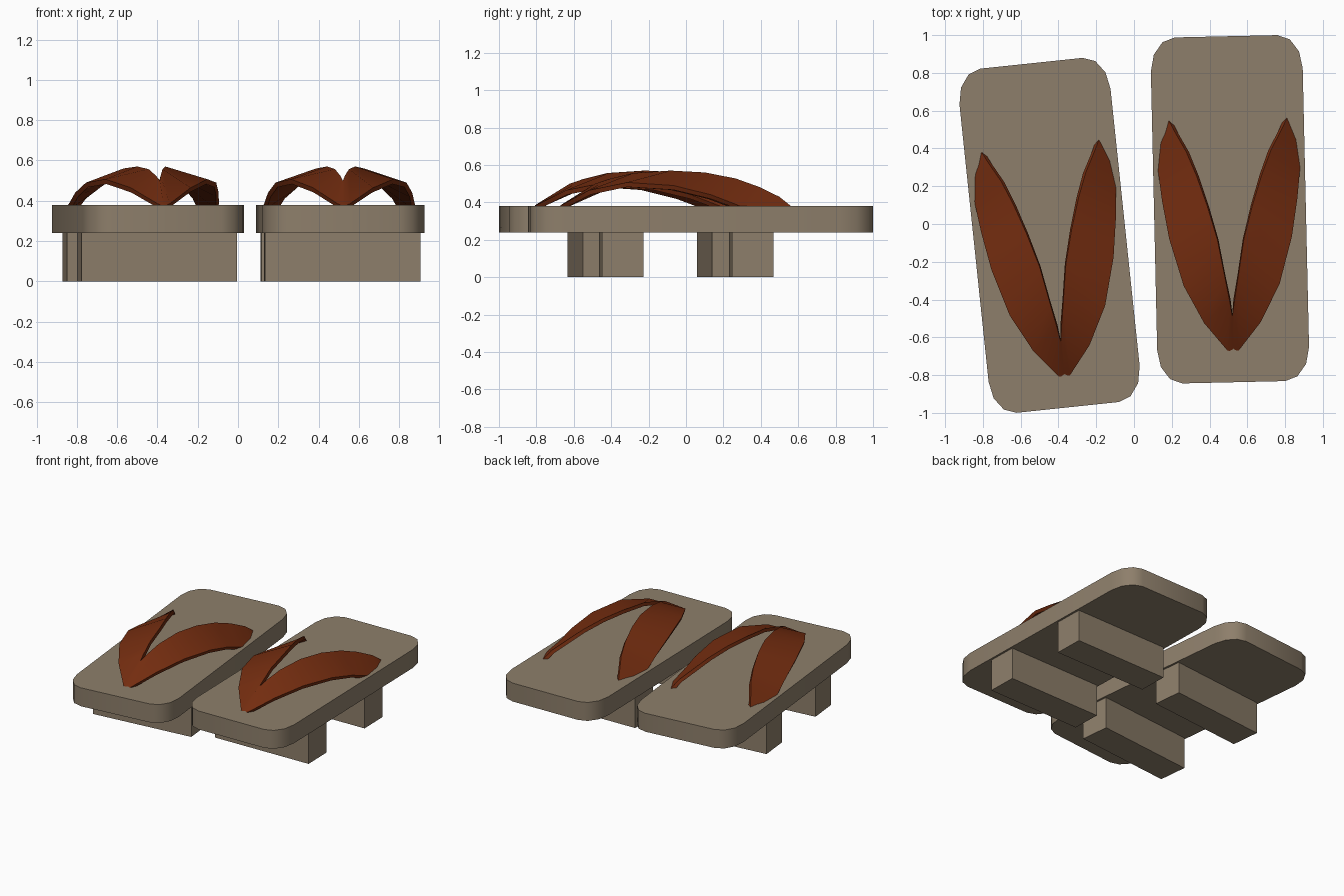
import bpy, bmesh, math
from mathutils import Vector

if "Cube" in bpy.data.objects:
    bpy.data.objects.remove(bpy.data.objects["Cube"])


def material(name, rgb):
    m = bpy.data.materials.new(name)
    m.diffuse_color = (*rgb, 1)
    m.use_nodes = True
    m.node_tree.nodes["Principled BSDF"].inputs["Base Color"].default_value = m.diffuse_color
    return m


wood = material("grey brown wood", (0.27, 0.212, 0.147))
leather = material("red brown strap", (0.175, 0.026, 0.005))


def finish(bm, name, mat, loc, rot):
    """Turn a bmesh into a placed object, smooth with sharp edges kept."""
    bmesh.ops.recalc_face_normals(bm, faces=bm.faces)
    me = bpy.data.meshes.new(name)
    bm.to_mesh(me)
    bm.free()
    me.materials.append(mat)
    ob = bpy.data.objects.new(name, me)
    bpy.context.collection.objects.link(ob)
    ob.location, ob.rotation_euler = loc, (0, 0, rot)
    me.shade_smooth()
    me.set_sharp_from_angle(angle=math.radians(40))
    return ob


def slab(name, outline, z0, z1, loc, rot):
    """Vertical extrusion of a flat outline."""
    bm = bmesh.new()
    face = bm.faces.new([bm.verts.new((x, y, z0)) for x, y in outline])
    top = bmesh.ops.extrude_face_region(bm, geom=[face])["geom"]
    verts = [g for g in top if isinstance(g, bmesh.types.BMVert)]
    bmesh.ops.translate(bm, verts=verts, vec=(0, 0, z1 - z0))
    return finish(bm, name, wood, loc, rot)


# Sole outline: rectangle with elliptical three-segment corners
def sole_outline(hx=0.402, hy=0.916, rx=0.13, ry=0.178):
    pts = []
    for k, (sx, sy) in enumerate([(1, 1), (-1, 1), (-1, -1), (1, -1)]):
        for i in range(4):
            a = math.radians(90 * k + 30 * i)
            pts.append((sx * (hx - rx) + rx * math.cos(a),
                        sy * (hy - ry) + ry * math.sin(a)))
    return pts


# Strap half, toe to heel: (outer lower edge, inner upper edge)
HALF = [
    ((0, -.752, .372), (0, -.565, .500)),
    ((.030, -.748, .385), (.012, -.49, .525)),
    ((.150, -.600, .465), (.035, -.36, .557)),
    ((.254, -.400, .507), (.070, -.16, .570)),
    ((.325, -.150, .490), (.120, .02, .560)),
    ((.358, .050, .440), (.174, .183, .528)),
    ((.375, .200, .382), (.225, .31, .482)),
    ((.380, .345, .365), (.282, .415, .430)),
    ((.368, .410, .345), (.322, .495, .365)),
]


def strap(name, loc, rot, thick=0.025):
    flip = [tuple((-x, y, z) for x, y, z in pair) for pair in HALF[:0:-1]]
    stations = [(Vector(o), Vector(i)) for o, i in flip + HALF]
    bm = bmesh.new()
    rings = []
    for n, (o, i) in enumerate(stations):
        a = stations[max(n - 1, 0)]
        b = stations[min(n + 1, len(stations) - 1)]
        tangent = (b[0] + b[1]) - (a[0] + a[1])
        down = -tangent.cross(i - o).normalized() * thick
        rings.append([bm.verts.new(p) for p in (o, i, i + down, o + down)])
    for r, s in zip(rings, rings[1:]):
        for k in range(4):
            j = (k + 1) % 4
            bm.faces.new((r[k], r[j], s[j], s[k]))
    bm.faces.new(rings[0])
    bm.faces.new(rings[-1])
    return finish(bm, name, leather, loc, rot)


def sandal(side, loc, angle):
    rot = math.radians(angle)
    slab(side + "_sole", sole_outline(), 0.24, 0.38, loc, rot)
    # Two cross blocks under the sole
    for part, y in (("front", -0.425), ("rear", 0.27)):
        block = [(-.387, y - .11), (.387, y - .11), (.387, y + .11), (-.387, y + .11)]
        slab(f"{side}_{part}_block", block, 0, 0.24, loc, rot)
    strap(side + "_strap", loc, rot)


sandal("right", (0.508, 0.078, 0), 1.3)
sandal("left", (-0.447, -0.06, 0), 6.0)
